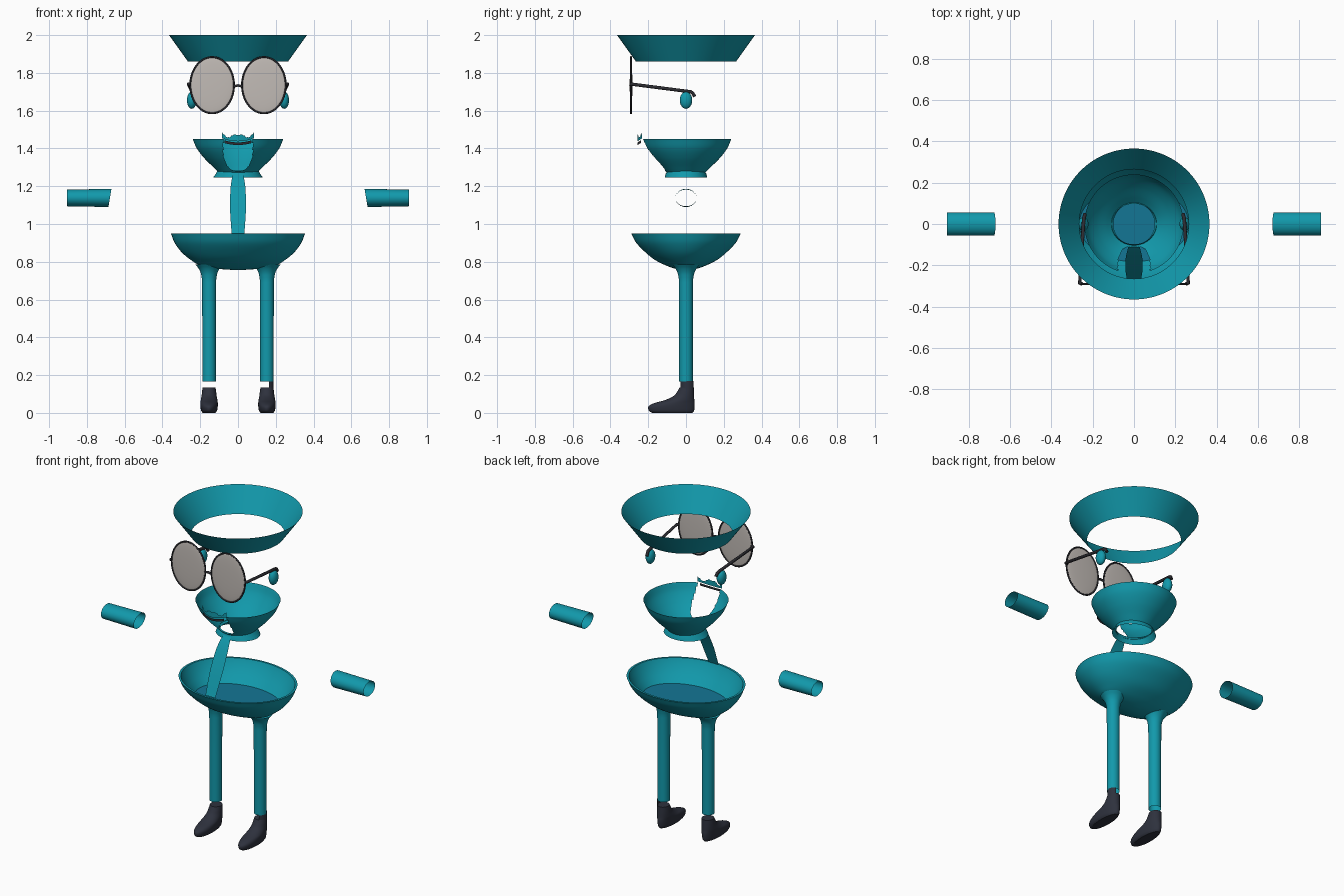
import bpy, bmesh, math
from mathutils import Vector

if "Cube" in bpy.data.objects:
    bpy.data.objects.remove(bpy.data.objects["Cube"])

def material(name, rgb):
    m = bpy.data.materials.new(name)
    m.diffuse_color = (*rgb, 1)
    m.use_nodes = True
    m.node_tree.nodes["Principled BSDF"].inputs["Base Color"].default_value = m.diffuse_color
    return m

TEAL = material("teal cloth", (0.006, 0.32, 0.41))
BLUE = material("deep teal lining", (0.007, 0.18, 0.30))
SHOE = material("dark slate", (0.027, 0.031, 0.047))
DARK = material("dark frame", (0.024, 0.024, 0.03))
LENS = material("pale lens", (0.54, 0.50, 0.47))

def finish(name, bm, mat):
    bmesh.ops.recalc_face_normals(bm, faces=bm.faces)
    me = bpy.data.meshes.new(name)
    bm.to_mesh(me)
    bm.free()
    ob = bpy.data.objects.new(name, me)
    bpy.context.collection.objects.link(ob)
    me.materials.append(mat)
    bpy.ops.object.select_all(action='DESELECT')
    ob.select_set(True)
    bpy.context.view_layer.objects.active = ob
    bpy.ops.object.shade_smooth_by_angle(angle=math.radians(40))
    return ob

def spline(pts, steps=6):
    """Catmull-Rom through tuples of any length."""
    p = [Vector(q) for q in pts]
    p = [2 * p[0] - p[1]] + p + [2 * p[-1] - p[-2]]
    out = []
    for i in range(1, len(p) - 2):
        a, b, c, d = p[i - 1:i + 3]
        for k in range(steps):
            t = k / steps
            out.append(0.5 * (2 * b + (c - a) * t + (2 * a - 5 * b + 4 * c - d) * t * t
                              + (3 * b - a - 3 * c + d) * t ** 3))
    return out + [p[-2]]

def grid(name, rows, mat, closed=True, caps=(False, False), keep=None):
    """Skin rows of points; 'keep' filters faces by their centre."""
    bm = bmesh.new()
    vs = [[bm.verts.new(p) for p in r] for r in rows]
    n = len(rows[0])
    for a, b in zip(vs, vs[1:]):
        for j in range(n if closed else n - 1):
            k = (j + 1) % n
            bm.faces.new((a[j], a[k], b[k], b[j]))
    if caps[0]:
        bm.faces.new(vs[0])
    if caps[1]:
        bm.faces.new(vs[-1])
    if keep:
        bad = [f for f in bm.faces if not keep(f.calc_center_median())]
        bmesh.ops.delete(bm, geom=bad, context='FACES')
    return finish(name, bm, mat)

def ring(z, rx, ry, cx=0, cy=0, n=64):
    return [(cx + rx * math.cos(2 * math.pi * i / n), cy + ry * math.sin(2 * math.pi * i / n), z)
            for i in range(n)]

def ball(name, loc, size, mat):
    bm = bmesh.new()
    bmesh.ops.create_uvsphere(bm, u_segments=32, v_segments=20, radius=1)
    for v in bm.verts:
        v.co = Vector(loc) + Vector(c * s for c, s in zip(v.co, size))
    return finish(name, bm, mat)

def wire(name, pts, r, mat, cyclic=False):
    cu = bpy.data.curves.new(name, 'CURVE')
    cu.dimensions = '3D'
    cu.bevel_depth = r
    cu.bevel_resolution = 3
    cu.use_fill_caps = True
    s = cu.splines.new('POLY')
    s.points.add(len(pts) - 1)
    for q, p in zip(s.points, pts):
        q.co = (*p, 1)
    s.use_cyclic_u = cyclic
    cu.materials.append(mat)
    ob = bpy.data.objects.new(name, cu)
    bpy.context.collection.objects.link(ob)

# Hat brim: open flared band
grid("hat_brim", [ring(2.0, .365, .365, n=96), ring(1.86, .265, .265, n=96)], TEAL)

# Collar bowl with a U-shaped opening at the front
def outside_opening(c):
    return c.y > 0 or abs(c.x / .078) ** 2.6 + abs((c.z - 1.41) / .128) ** 2.6 > 1
prof = spline([(1.45, .24), (1.40, .218), (1.35, .18), (1.30, .13), (1.27, .10)], 12)
grid("head_bowl", [ring(z, r, r, n=192) for z, r in prof], TEAL, keep=outside_opening)
grid("neck_band", [ring(1.283, .108, .098), ring(1.265, .118, .108), ring(1.245, .132, .112)], TEAL)

# Mouth: jagged upper lip and thin dark lower line
xs = [-.085 + .17 * i / 24 for i in range(25)]
def lip(x, z):
    return (x, -.256 + 3.2 * x * x, z)
bite = [.03, .034, .026, .014, .012, .022]
grid("upper_lip", [[lip(x, 1.44 + 2.2 * x * x + bite[abs(i - 12) // 2 % 6]) for i, x in enumerate(xs)],
                   [lip(x, 1.438 + 2.2 * x * x) for x in xs]], TEAL, closed=False)
grid("mouth_line", [[lip(x * .85, 1.432 + 1.5 * x * x) for x in xs],
                    [lip(x * .85, 1.418 + 1.5 * x * x) for x in xs]], DARK, closed=False)

# Tie: thin curved strip of half width w at (y, z)
tie = spline([(-.272, .95, .034), (-.215, 1.08, .042), (-.165, 1.18, .04), (-.135, 1.23, .034),
              (-.108, 1.265, .026)])
grid("tie", [[(w * k / 4, y, z) for k in range(-4, 5)] for y, z, w in tie], TEAL, closed=False)

# Trouser bowl, its inner wall and floor
outer = spline([(.95, .355, .29), (.90, .335, .263), (.85, .298, .215), (.81, .25, .165),
                (.78, .20, .105), (.764, .12, .06), (.757, .03, .025)])
grid("trouser_bowl", [ring(z, a, b, n=96) for z, a, b in outer], TEAL, caps=(False, True))
inner = [(.95, .355, .29), (.95, .342, .277), (.92, .33, .264), (.87, .298, .222), (.83, .265, .182)]
grid("trouser_lining", [ring(z, a, b, n=96) for z, a, b in inner], TEAL)
grid("trouser_floor", [ring(.83, .265, .182, n=96), ring(.83, .1, .08, n=96)], BLUE, caps=(False, True))

# Parts repeated on both sides
for s, side in ((-1, "left"), (1, "right")):
    # sleeve cuff: open tube with a slanted inner end
    def cuff(x, rz, slant):
        return [(s * (x - slant * math.sin(t)), .056 * math.cos(t), 1.138 + rz * math.sin(t))
                for t in (2 * math.pi * i / 48 for i in range(48))]
    grid(side + "_cuff", [cuff(.678, .048, .008), cuff(.905, .044, 0)], TEAL)

    # leg flaring into the bowl
    leg = [(.165, .036), (.45, .036), (.69, .037)] + \
        [tuple(p) for p in spline([(.71, .038), (.74, .044), (.765, .056), (.785, .072)], 4)]
    grid(side + "_leg", [ring(z, r, r, cx=s * .153, n=40) for z, r in leg], TEAL)

    # shoe: z, half width, toe y, heel y
    shoe = spline([(0, .034, -.18, .035), (.012, .042, -.197, .043), (.035, .046, -.198, .046),
                   (.053, .046, -.165, .046), (.068, .044, -.11, .044), (.09, .040, -.065, .043),
                   (.115, .037, -.045, .042), (.135, .034, -.034, .041)], 4)
    grid(side + "_shoe", [ring(z, w, (h - t) / 2, s * .153, (h + t) / 2, 40) for z, w, t, h in shoe],
         SHOE, caps=(True, True))

    # ear
    ball(side + "_ear", (s * .245, 0, 1.655), (.025, .033, .045), TEAL)

    # lens, rim and temple of the glasses
    ball(side + "_lens", (s * .137, -.291, 1.735), (.115, .007, .148), LENS)
    wire(side + "_rim", [(s * .137 + .116 * math.cos(t), -.291, 1.735 + .149 * math.sin(t))
                         for t in (2 * math.pi * i / 64 for i in range(64))], .005, DARK, True)
    wire(side + "_temple", [(s * .25, -.291, 1.74), (s * .263, -.285, 1.74), (s * .243, .025, 1.70),
                            (s * .24, .036, 1.693), (s * .238, .046, 1.675)], .009, DARK)

# Bridge of the glasses
wire("glasses_bridge", [(-.024, -.291, 1.728), (0, -.294, 1.734), (.024, -.291, 1.728)], .007, DARK)

# Sock remnant on the right ankle only
grid("right_sock", [[(.153 + .036 * math.cos(t), .006 + .037 * math.sin(t), z)
                     for t in (math.radians(-70 + 10 * i) for i in range(15))]
                    for z in (.125, .168)], SHOE, closed=False)
